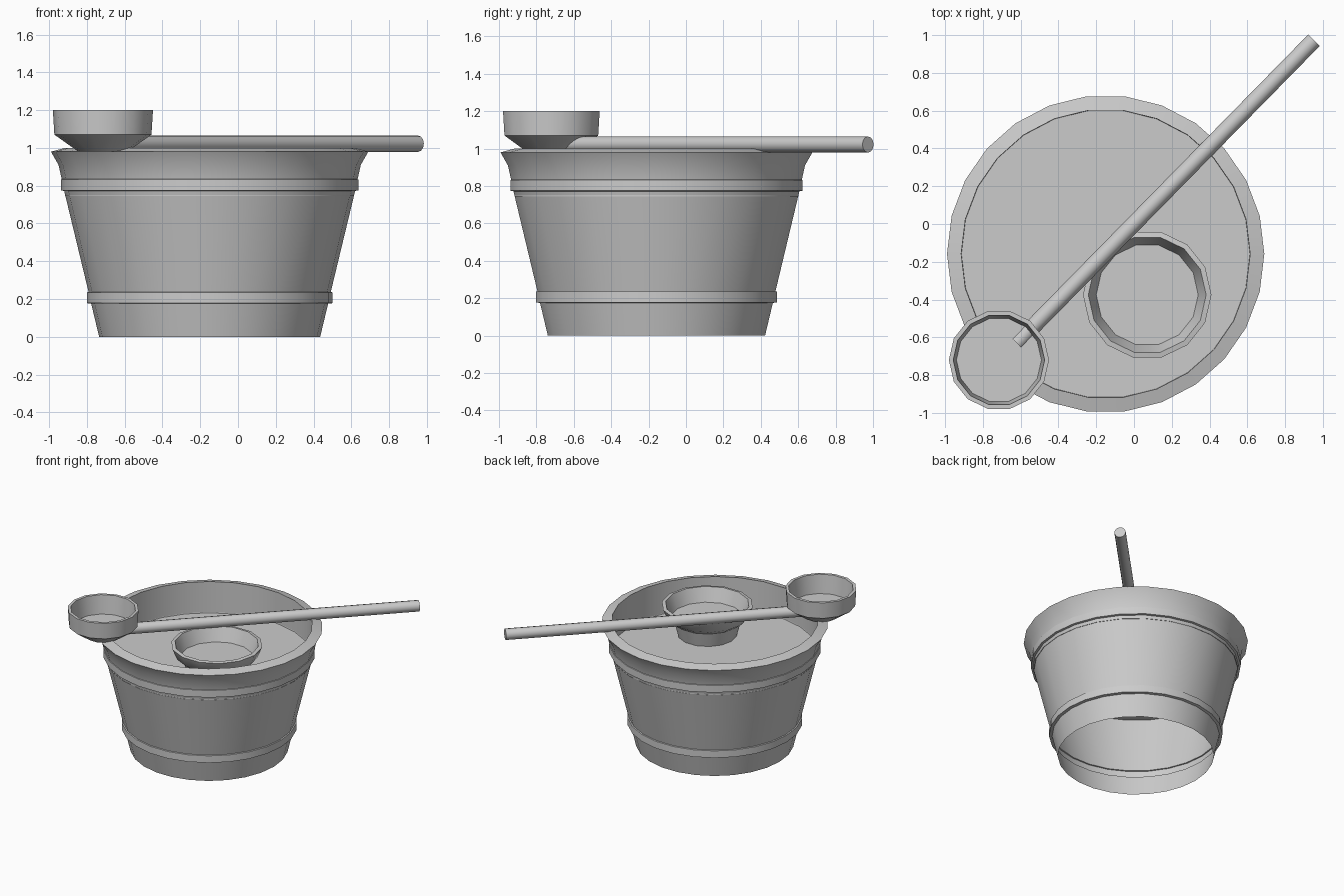
import bpy, bmesh, math
from mathutils import Vector

if "Cube" in bpy.data.objects:
    bpy.data.objects.remove(bpy.data.objects["Cube"])


def lathe(name, profile, center, sides, cap_end=False):
    """Spin an (r, z) profile around a vertical axis."""
    bm = bmesh.new()
    rings = []
    for r, z in profile:
        rings.append([bm.verts.new((r * math.cos(2 * math.pi * i / sides),
                                    r * math.sin(2 * math.pi * i / sides), z))
                      for i in range(sides)])
    for a, b in zip(rings, rings[1:]):
        for i in range(sides):
            j = (i + 1) % sides
            bm.faces.new((a[i], a[j], b[j], b[i]))
    if cap_end:
        bm.faces.new(rings[-1])
    return finish(name, bm, (center[0], center[1], 0))


def finish(name, bm, location):
    mesh = bpy.data.meshes.new(name)
    bm.to_mesh(mesh)
    bm.free()
    ob = bpy.data.objects.new(name, mesh)
    bpy.context.collection.objects.link(ob)
    ob.location = location
    bpy.ops.object.select_all(action='DESELECT')
    ob.select_set(True)
    bpy.context.view_layer.objects.active = ob
    bpy.ops.object.shade_smooth_by_angle(angle=math.radians(35))
    return ob


bucket_at = (-0.15, -0.158)

# Bucket: open-bottomed shell with two hoops, flared lip and inner wall
lathe("bucket", [
    (0.585, 0), (0.627, 0.175), (0.65, 0.178), (0.65, 0.235), (0.641, 0.237),
    (0.77, 0.772), (0.787, 0.775), (0.787, 0.832), (0.783, 0.834),
    (0.80, 0.91), (0.84, 0.98), (0.765, 1.0), (0.765, 0.745)], bucket_at, 26)

# Water surface inside the bucket
lathe("bucket_water", [(0.767, 0.745)], bucket_at, 26, cap_end=True)

# Small bowl standing in the bucket
lathe("bowl", [
    (0.22, 0.745), (0.25, 0.86), (0.305, 0.90), (0.34, 0.985), (0.312, 0.99),
    (0.27, 0.88)], (0.07, -0.375), 14, cap_end=True)

# Ladle cup resting on the rim
lathe("ladle_cup", [
    (0.13, 0.98), (0.257, 1.07), (0.265, 1.2), (0.242, 1.2),
    (0.225, 1.05)], (-0.715, -0.72), 14, cap_end=True)
lathe("ladle_base", [(0.13, 0.98)], (-0.715, -0.72), 14, cap_end=True)

# Ladle handle lying across the bucket
start, end = Vector((-0.62, -0.63, 1.022)), Vector((0.953, 0.973, 1.022))
axis = end - start
bm = bmesh.new()
bmesh.ops.create_cone(bm, cap_ends=True, segments=12, radius1=0.043,
                      radius2=0.043, depth=axis.length)
handle = finish("ladle_handle", bm, (start + end) / 2)
handle.rotation_euler = axis.to_track_quat('Z', 'Y').to_euler()
